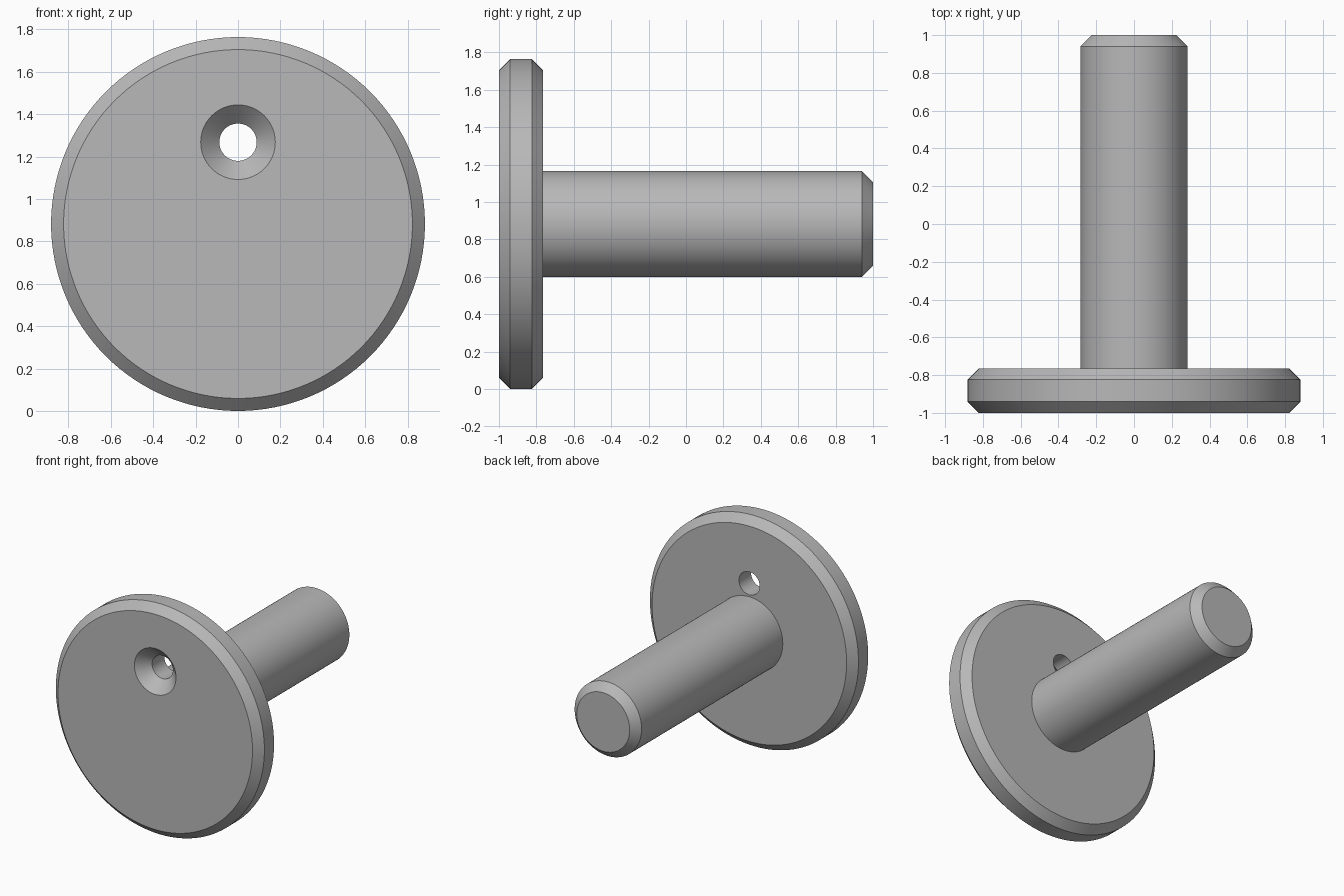
import bpy
import bmesh
import math
from mathutils import Matrix, Vector

if "Cube" in bpy.data.objects:
    bpy.data.objects.remove(bpy.data.objects["Cube"], do_unlink=True)

HEAD_R, SHAFT_R, HOLE_R = 0.882, 0.283, 0.088
FRONT, HEAD_BACK, END = -1.0, -0.765, 1.0
CHAMFER = 0.059
HOLE_Z = HEAD_R + 0.386

steel = bpy.data.materials.new("grey_steel")
steel.use_nodes = True
grey = (0.48, 0.48, 0.48, 1)
steel.diffuse_color = grey
steel.node_tree.nodes["Principled BSDF"].inputs["Base Color"].default_value = grey


def lathe(name, profile, centre_z, sides):
    """Turn (radius, y) points around the y axis and cap both ends."""
    bm = bmesh.new()
    rings = []
    for radius, y in profile:
        ring = []
        for i in range(sides):
            a = math.tau * i / sides
            ring.append(bm.verts.new((radius * math.cos(a), y,
                                      centre_z + radius * math.sin(a))))
        rings.append(ring)
    for a, b in zip(rings, rings[1:]):
        for i in range(sides):
            j = (i + 1) % sides
            bm.faces.new((a[i], a[j], b[j], b[i]))
    bm.faces.new(rings[0])
    bm.faces.new(rings[-1])
    bmesh.ops.recalc_face_normals(bm, faces=bm.faces)
    mesh = bpy.data.meshes.new(name)
    bm.to_mesh(mesh)
    bm.free()
    mesh.materials.append(steel)
    obj = bpy.data.objects.new(name, mesh)
    bpy.context.collection.objects.link(obj)
    return obj


# Chamfered round head turned in one piece with its shaft
pin = lathe("flanged_pin", [
    (HEAD_R - CHAMFER, FRONT),
    (HEAD_R, FRONT + CHAMFER),
    (HEAD_R, HEAD_BACK - CHAMFER),
    (HEAD_R - CHAMFER, HEAD_BACK),
    (SHAFT_R, HEAD_BACK),
    (SHAFT_R, END - CHAMFER),
    (SHAFT_R - CHAMFER, END),
], HEAD_R, 128)

# Countersunk through hole above the shaft
cutter = lathe("hole_cutter", [
    (HOLE_R * 2 + 0.02, FRONT - 0.02),
    (HOLE_R, FRONT + HOLE_R),
    (HOLE_R, HEAD_BACK + 0.05),
], HOLE_Z, 64)

cut = pin.modifiers.new("countersunk_hole", "BOOLEAN")
cut.operation = "DIFFERENCE"
cut.solver = "EXACT"
cut.object = cutter

bpy.ops.object.select_all(action="DESELECT")
pin.select_set(True)
bpy.context.view_layer.objects.active = pin
bpy.ops.object.modifier_apply(modifier=cut.name)
bpy.data.objects.remove(cutter, do_unlink=True)

# Smooth round walls, crisp chamfer edges
bpy.ops.object.shade_smooth_by_angle(angle=math.radians(30))
